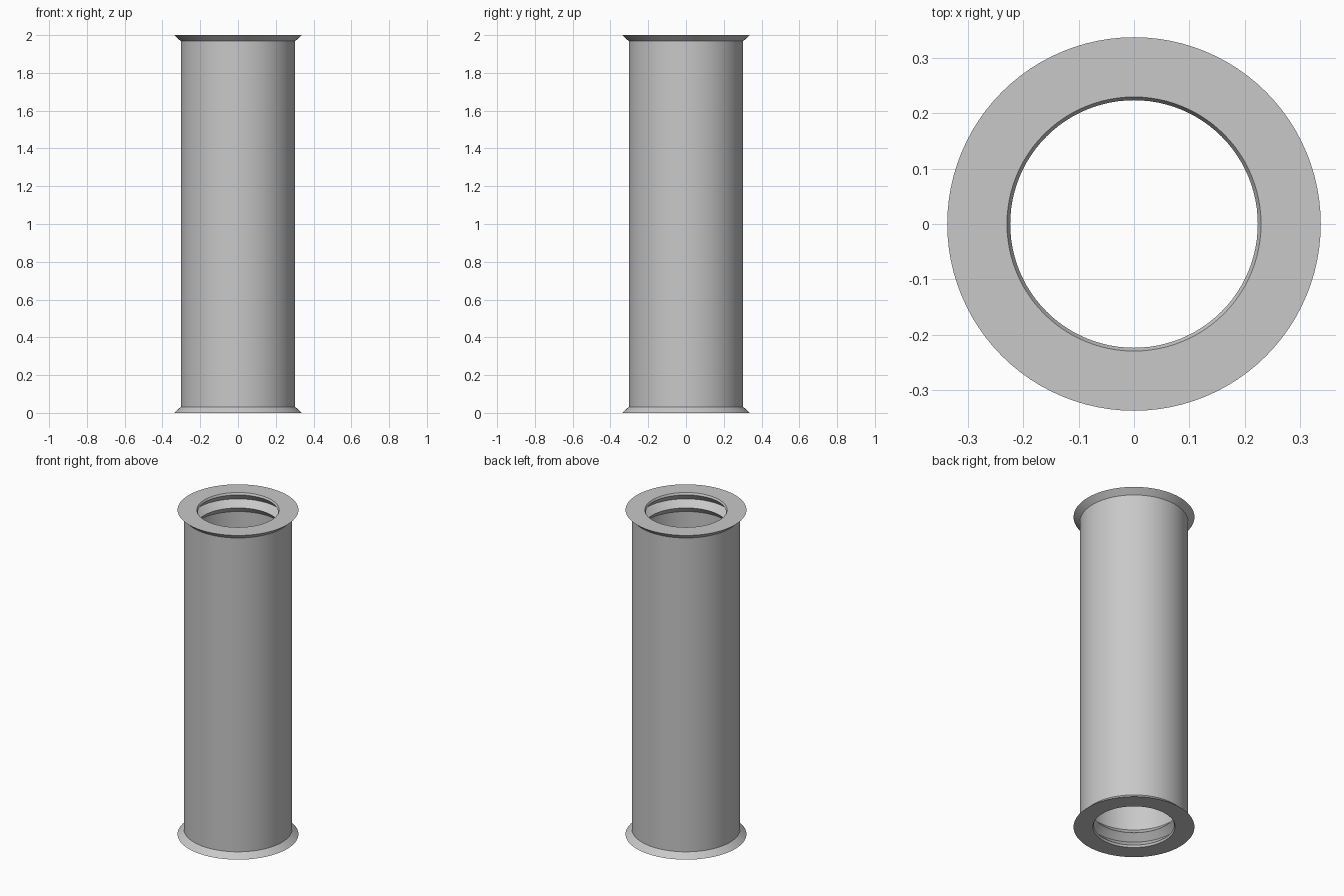
import bpy, bmesh
from math import tau, cos, sin, radians

SEGMENTS = 96
LENGTH = 2.0

cube = bpy.data.objects.get("Cube")
if cube:
    bpy.data.objects.remove(cube, do_unlink=True)

# Single metal colour
metal = bpy.data.materials.new("light_grey_metal")
metal.use_nodes = True
grey = (0.58, 0.58, 0.58, 1)
metal.diffuse_color = grey
bsdf = next(n for n in metal.node_tree.nodes if n.type == "BSDF_PRINCIPLED")
bsdf.inputs["Base Color"].default_value = grey


def lathe(name, profile, material):
    """Revolve a closed (radius, height) profile about z."""
    bm = bmesh.new()
    rings = []
    for i in range(SEGMENTS):
        a = tau * i / SEGMENTS
        rings.append([bm.verts.new((r * cos(a), r * sin(a), z)) for r, z in profile])
    n = len(profile)
    for i in range(SEGMENTS):
        here, there = rings[i], rings[(i + 1) % SEGMENTS]
        for j in range(n):
            k = (j + 1) % n
            bm.faces.new((here[j], there[j], there[k], here[k]))
    bmesh.ops.recalc_face_normals(bm, faces=bm.faces)
    mesh = bpy.data.meshes.new(name)
    bm.to_mesh(mesh)
    bm.free()
    mesh.materials.append(material)
    obj = bpy.data.objects.new(name, mesh)
    bpy.context.collection.objects.link(obj)
    bpy.ops.object.select_all(action="DESELECT")
    obj.select_set(True)
    bpy.context.view_layer.objects.active = obj
    bpy.ops.object.shade_smooth_by_angle(angle=radians(30))
    return obj


# Lower end, from the outer wall around the flange into the bore
end = [
    (0.303, 0.032),   # flange root
    (0.338, 0.0),     # flange rim
    (0.230, 0.0),     # mouth
    (0.224, 0.012),   # mouth chamfer
    (0.270, 0.058),   # V groove
    (0.230, 0.095),   # inner ridge
    (0.270, 0.136),   # bore wall
]
# Mirror the end to make the upper flange
profile = end + [(r, LENGTH - z) for r, z in reversed(end)]
lathe("flanged_pipe", profile, metal)
